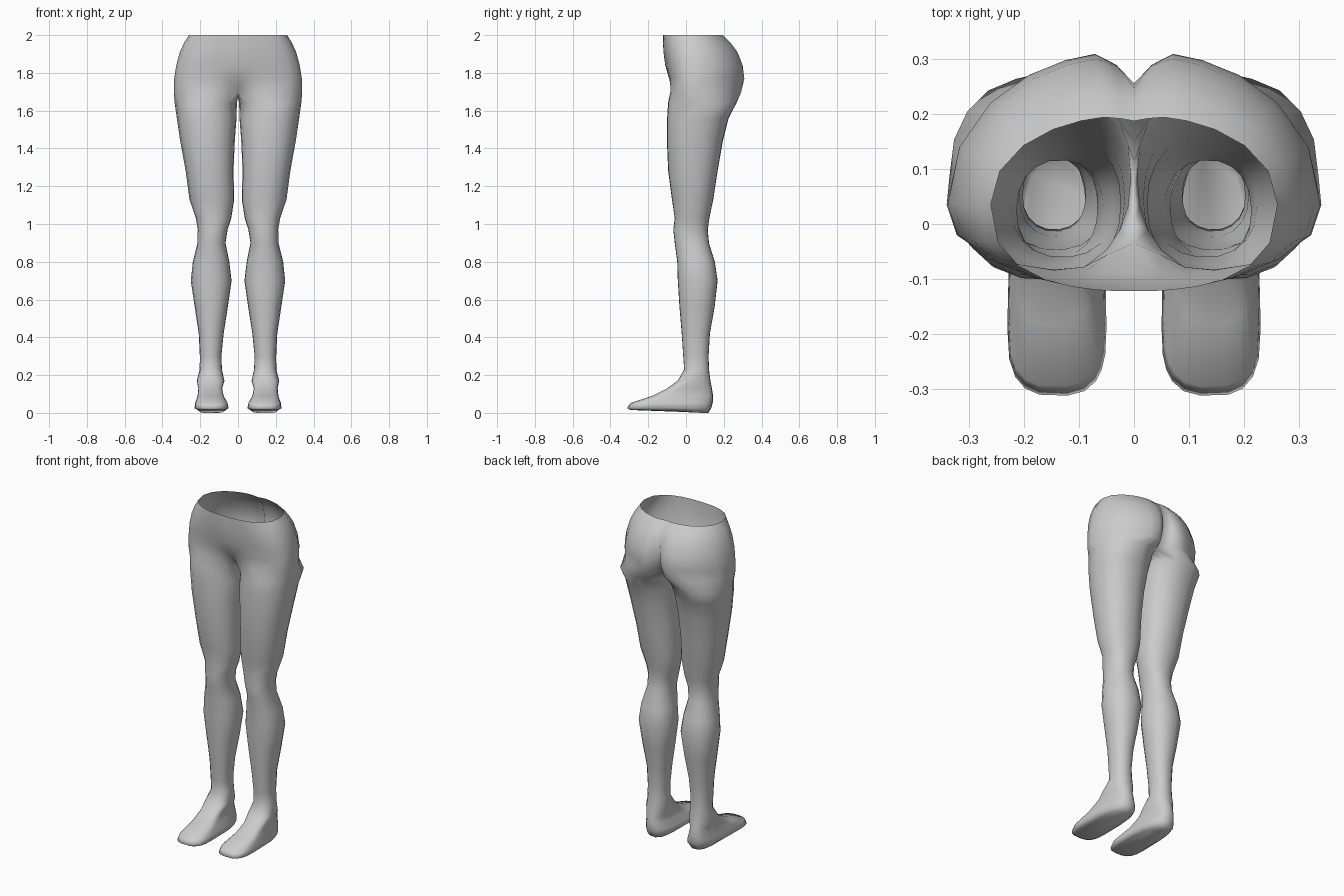
import bpy, bmesh, math

if "Cube" in bpy.data.objects:
    bpy.data.objects.remove(bpy.data.objects["Cube"])

ARC, INNER = 15, 5          # points round the outside / along the inner thigh

# leg sections: z, inner x, outer x, front y, back y
LEG = [
    (0.00, .070, .210, -.295, .120), (0.025, .050, .230, -.312, .135),
    (0.052, .055, .227, -.295, .143), (0.09, .076, .214, -.180, .145),
    (0.13, .084, .210, -.100, .138), (0.17, .072, .218, -.045, .130),
    (0.23, .085, .203, -.010, .122), (0.30, .088, .202, -.015, .120),
    (0.42, .076, .208, -.023, .127), (0.56, .054, .229, -.035, .152),
    (0.70, .034, .250, -.044, .168), (0.80, .046, .239, -.047, .153),
    (0.90, .066, .214, -.060, .122), (0.97, .055, .213, -.068, .116),
    (1.03, .036, .223, -.060, .124), (1.13, .020, .257, -.075, .145),
    (1.28, .024, .277, -.095, .168), (1.44, .017, .306, -.102, .196),
    (1.56, .008, .324, -.101, .226), (1.64, .006, .335, -.096, .268),
]
# pelvis sections: z, outer x, front y, back y, groin dent, cleft depth
PELVIS = [
    (1.70, .340, -.090, .298, .055, .110), (1.77, .338, -.090, .314, .000, .075),
    (1.84, .327, -.105, .305, -.005, .050), (1.91, .308, -.114, .277, -.005, .030),
    (1.96, .285, -.119, .240, -.003, .015), (2.00, .260, -.122, .197, .000, .010),
]

def power(v, p):
    return math.copysign(abs(v) ** p, v)

def leg_ring(z, xi, xo, yf, yb):
    """Closed section; becomes longer and squarer in the foot."""
    f = min(1, max(0, (0.2 - z) / 0.14))
    p = 0.9 - 0.2 * f
    cx, cy, rx = (xi + xo) / 2, (yf + yb) / 2 - 0.1 * f, (xo - xi) / 2
    angles = [-135 + 270 * i / (ARC - 1) for i in range(ARC)]
    angles += [135 + 90 * (i + 1) / (INNER + 1) for i in range(INNER)]
    pts = []
    for a in map(math.radians, angles):
        s = power(math.sin(a), p)
        y = cy + s * ((yb - cy) if s > 0 else (cy - yf))
        lift = 0.015 * f * min(1, max(0, (0.08 - y) / 0.2)) if z < 0.01 else 0
        pts.append((cx + rx * power(math.cos(a), p), y, z + lift))
    return pts

def pelvis_ring(z, xo, yf, yb, dent, cleft):
    """Half section of the hips, closed along the centre line."""
    pts, cy = [], 0.035
    for i in range(ARC):
        u = i / (ARC - 1)
        u -= 0.65 * math.sin(2 * math.pi * u) / (2 * math.pi)
        a = math.pi * (u - 0.5)
        s, c = math.sin(a), max(0, math.cos(a))
        x = 0 if i in (0, ARC - 1) else xo * c ** (0.95 if s > 0 else 0.8)
        if s > 0:
            y = cy + (yb - cy) * s ** 0.95 - cleft * math.exp(-(x / 0.03) ** 2)
        else:
            y = cy - (cy - yf) * (-s) ** 0.8 + dent * math.exp(-(x / 0.07) ** 2)
        pts.append((x, y, z))
    y0, y1 = pts[-1][1], pts[0][1]
    for i in range(INNER):
        t = (i + 1) / (INNER + 1)
        dip = 0.03 * math.sin(math.pi * t) if z < 1.71 else 0
        pts.append((0, y0 + (y1 - y0) * t, z - dip))
    return pts

# loft one side from sole to waist
bm = bmesh.new()
rings = [leg_ring(*r) for r in LEG] + [pelvis_ring(*r) for r in PELVIS]
rings = [[bm.verts.new(p) for p in ring] for ring in rings]
n = ARC + INNER
for a, b in zip(rings, rings[1:]):
    for i in range(n):
        j = (i + 1) % n
        bm.faces.new((a[i], a[j], b[j], b[i]))
bm.faces.new(rings[0][::-1])    # sole

# remove the wall on the centre line so the hips are one open shell
wall = [f for f in bm.faces if all(abs(v.co.x) < 1e-5 for v in f.verts)]
bmesh.ops.delete(bm, geom=wall, context='FACES')

mesh = bpy.data.meshes.new("legs")
bm.to_mesh(mesh)
bm.free()
legs = bpy.data.objects.new("legs", mesh)
bpy.context.collection.objects.link(legs)

# second leg
mirror = legs.modifiers.new("mirror", 'MIRROR')
mirror.use_axis[0] = True
mirror.merge_threshold = 0.0005
for poly in mesh.polygons:
    poly.use_smooth = True
